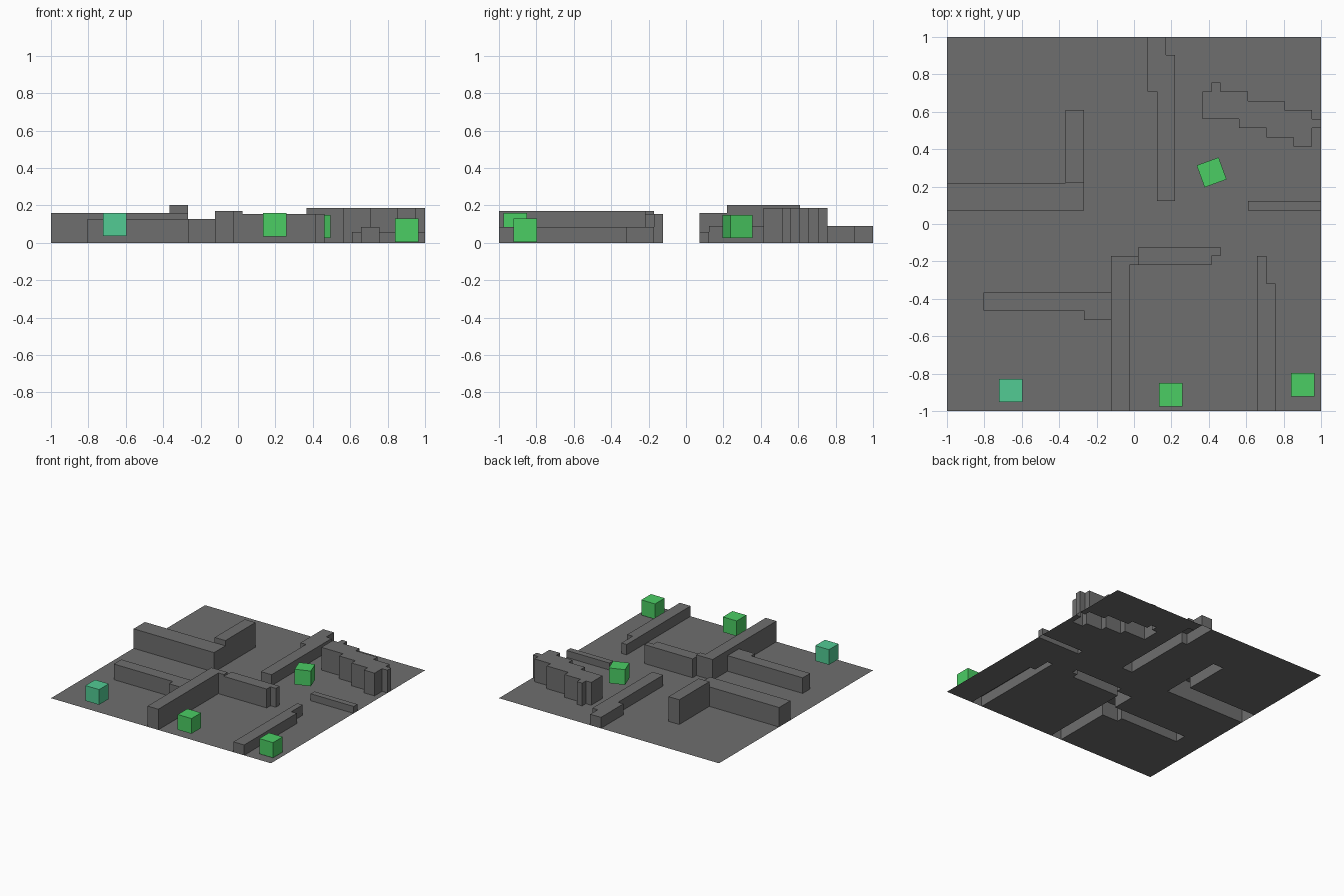
import bpy, bmesh, math

if "Cube" in bpy.data.objects:
    bpy.data.objects.remove(bpy.data.objects["Cube"])

N = 41                # the ground is a 41 x 41 grid of square cells
S = 2 / N


def material(name, rgb):
    m = bpy.data.materials.new(name)
    m.diffuse_color = (*rgb, 1)
    m.use_nodes = True
    m.node_tree.nodes["Principled BSDF"].inputs["Base Color"].default_value = m.diffuse_color
    return m


GREY = material("stone grey", (0.156, 0.156, 0.156))
GREEN = material("bright green", (0.07, 0.61, 0.127))
TEAL = material("teal green", (0.084, 0.597, 0.296))

# Raised walls: name -> (height, cell rectangles x0, x1, y0, y1)
WALLS = {
    "left_wall": (0.16, [(0, 15, 22, 25)]),
    "left_wall_spur": (0.203, [(13, 15, 25, 33)]),
    "back_wall": (0.09, [(22, 23, 35, 41), (23, 24, 23, 41), (24, 25, 23, 39)]),
    "low_right_wall": (0.057, [(33, 41, 22, 23)]),
    "stepped_diagonal_wall": (0.187, [
        (28, 32, 32, 35), (29, 30, 35, 36), (32, 33, 31, 35), (33, 35, 31, 34),
        (35, 37, 30, 34), (37, 38, 30, 33), (38, 40, 29, 33), (40, 41, 31, 32)]),
    "centre_wall": (0.155, [(21, 29, 16, 18), (29, 30, 17, 18)]),
    "front_wall": (0.17, [(18, 20, 0, 17), (20, 21, 16, 17)]),
    "front_left_wall": (0.128, [(4, 18, 11, 13), (15, 18, 10, 11)]),
    "front_right_wall": (0.085, [(34, 35, 0, 17), (35, 36, 0, 14)]),
}

# Height and owner of every cell
height, owner = {}, {}
for name, (h, rects) in WALLS.items():
    for x0, x1, y0, y1 in rects:
        for i in range(x0, x1):
            for j in range(y0, y1):
                height[i, j], owner[i, j] = h, name


def terrain_part(name):
    """Tops of the part's cells, plus sides down to lower neighbours."""
    bm = bmesh.new()

    def quad(*pts):
        bm.faces.new([bm.verts.new((x * S - 1, y * S - 1, z)) for x, y, z in pts])

    for i in range(N):
        for j in range(N):
            if owner.get((i, j), "floor") != name:
                continue
            h = height.get((i, j), 0)
            ring = [(i, j), (i + 1, j), (i + 1, j + 1), (i, j + 1)]
            quad(*[(x, y, h) for x, y in ring])
            for k, (dx, dy) in enumerate([(0, -1), (1, 0), (0, 1), (-1, 0)]):
                low = height.get((i + dx, j + dy), 0)
                if low < h:
                    a, b = ring[k], ring[(k + 1) % 4]
                    quad((*a, low), (*b, low), (*b, h), (*a, h))
    bmesh.ops.remove_doubles(bm, verts=bm.verts, dist=1e-5)
    add_object(name, bm, GREY)


def add_object(name, bm, mat):
    me = bpy.data.meshes.new(name)
    bm.to_mesh(me)
    bm.free()
    me.materials.append(mat)
    ob = bpy.data.objects.new(name, me)
    bpy.context.collection.objects.link(ob)
    return ob


# Floor (open beneath the hollow walls) and walls
for part in ["floor", *WALLS]:
    terrain_part(part)


# Floating marker cubes
def cube(name, loc, mat, turn=0):
    bm = bmesh.new()
    bmesh.ops.create_cube(bm, size=0.125)
    ob = add_object(name, bm, mat)
    ob.location = loc
    ob.rotation_euler.z = math.radians(turn)


cube("teal_cube", (-0.658, -0.89, 0.098), TEAL)
cube("front_cube", (0.197, -0.912, 0.097), GREEN)
cube("right_cube", (0.902, -0.86, 0.068), GREEN)
cube("back_cube", (0.415, 0.276, 0.087), GREEN, 20)
